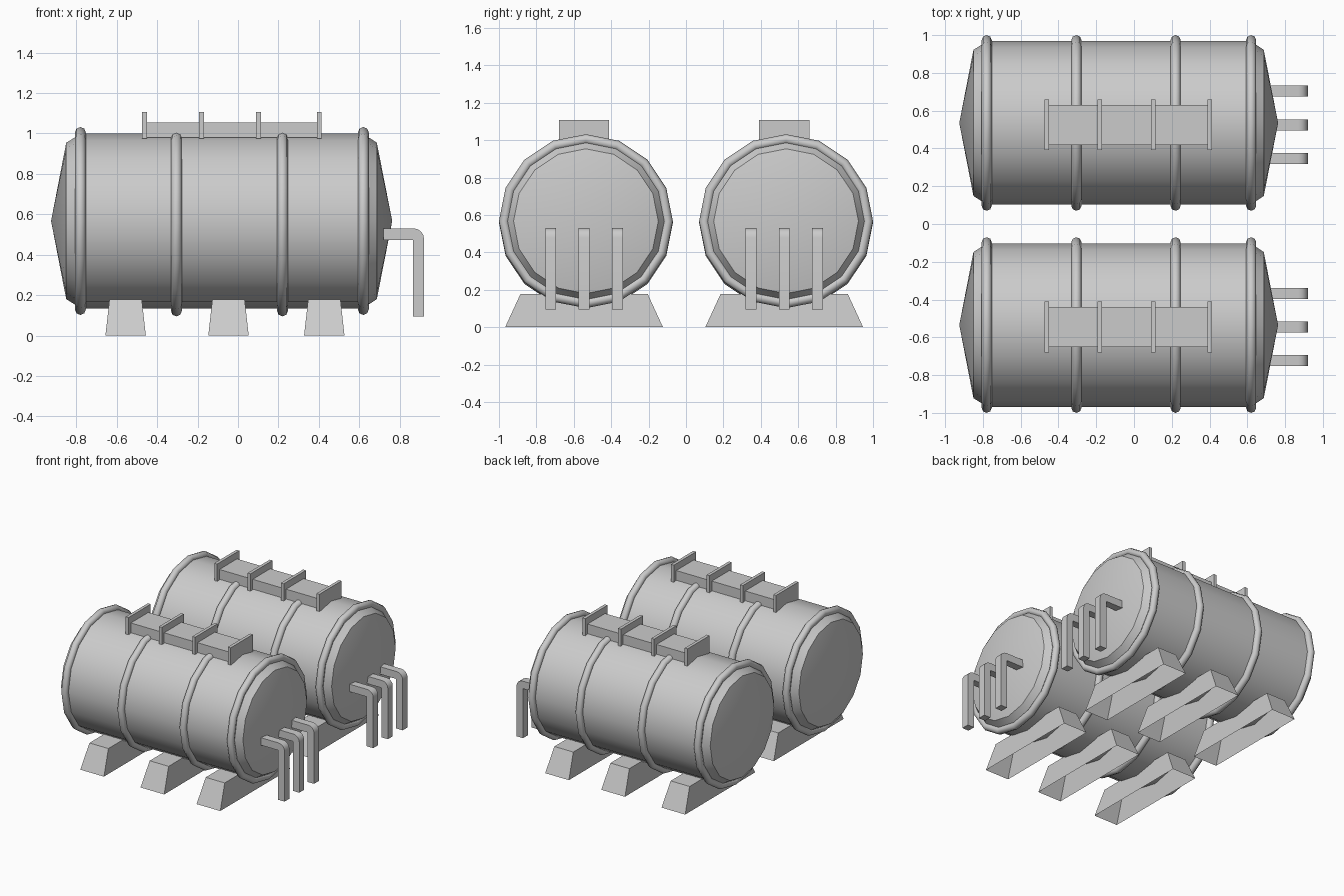
import bpy, bmesh, math
from mathutils import Matrix, Vector

if "Cube" in bpy.data.objects:
    bpy.data.objects.remove(bpy.data.objects["Cube"])

SIDES = 16
AXIS_Z = 0.567


def finish(bm, name, smooth=None):
    bmesh.ops.recalc_face_normals(bm, faces=bm.faces[:])
    me = bpy.data.meshes.new(name)
    bm.to_mesh(me)
    bm.free()
    ob = bpy.data.objects.new(name, me)
    bpy.context.collection.objects.link(ob)
    if smooth:
        bpy.ops.object.select_all(action='DESELECT')
        ob.select_set(True)
        bpy.context.view_layer.objects.active = ob
        bpy.ops.object.shade_smooth_by_angle(angle=math.radians(smooth))
    return ob


def lathe(name, profile, y, z, closed=False, smooth=35):
    """Spin an (x, radius) profile about a horizontal x axis."""
    bm = bmesh.new()
    vs = [bm.verts.new((x, y, z + r)) for x, r in profile]
    edges = [bm.edges.new(p) for p in zip(vs, vs[1:])]
    if closed:
        edges.append(bm.edges.new((vs[-1], vs[0])))
    bmesh.ops.spin(bm, geom=vs + edges, cent=(0, y, z), axis=(1, 0, 0),
                   angle=math.tau, steps=SIDES)
    bmesh.ops.remove_doubles(bm, verts=bm.verts[:], dist=1e-4)
    return finish(bm, name, smooth)


def box(name, x0, x1, y0, y1, z0, z1):
    bm = bmesh.new()
    size = Vector((x1 - x0, y1 - y0, z1 - z0))
    mid = Vector((x0 + x1, y0 + y1, z0 + z1)) / 2
    bmesh.ops.create_cube(bm, size=1, matrix=Matrix.Translation(mid) @ Matrix.Diagonal(size).to_4x4())
    return finish(bm, name)


def foot(x, y):
    """Tapered support block, open underneath."""
    bm = bmesh.new()
    rings = []
    for hx, hy, z in ((0.10, 0.422, 0), (0.08, 0.34, 0.178)):
        rings.append([bm.verts.new((x + sx * hx, y + sy * hy, z))
                      for sx, sy in ((-1, -1), (1, -1), (1, 1), (-1, 1))])
    low, top = rings
    for i in range(4):
        j = (i + 1) % 4
        bm.faces.new((low[i], low[j], top[j], top[i]))
    bm.faces.new(top)
    return finish(bm, "support_foot")


def pipe(y):
    """Square outlet pipe with a rounded outer elbow."""
    r = 0.05
    elbow = [(0.92 - r + r * math.sin(a), 0.53 - r + r * math.cos(a))
             for a in (math.pi / 2 * i / 4 for i in range(5))]
    outline = [(0.72, 0.473), (0.72, 0.53)] + elbow + [(0.92, 0.095), (0.865, 0.095), (0.865, 0.473)]
    bm = bmesh.new()
    face = bm.faces.new([bm.verts.new((x, y - 0.029, z)) for x, z in outline])
    ext = bmesh.ops.extrude_face_region(bm, geom=[face], use_keep_orig=True)
    bmesh.ops.translate(bm, vec=(0, 0.058, 0),
                        verts=[g for g in ext['geom'] if isinstance(g, bmesh.types.BMVert)])
    return finish(bm, "outlet_pipe", 30)


for tank_y in (-0.535, 0.535):
    fit_y = tank_y - 0.01

    # tank shell with shallow conical ends
    lathe("tank_body", [(-0.925, 0), (-0.85, 0.387), (-0.80, 0.418), (-0.78, 0.433),
                        (0.62, 0.433), (0.64, 0.418), (0.687, 0.387), (0.763, 0)], tank_y, AXIS_Z)

    # rounded hoops around the shell
    for x, z in ((-0.78, AXIS_Z), (-0.305, 0.56), (0.22, 0.56), (0.62, AXIS_Z)):
        hoop = [(x + 0.027 * math.cos(math.tau * i / 8), 0.438 + 0.027 * math.sin(math.tau * i / 8))
                for i in range(8)]
        lathe("hoop", hoop, tank_y, z, closed=True, smooth=60)

    # walkway on top with cross plates
    box("top_walkway", -0.46, 0.40, fit_y - 0.106, fit_y + 0.106, 0.98, 1.055)
    for x in (-0.462, -0.181, 0.101, 0.402):
        box("cross_plate", x - 0.012, x + 0.012, fit_y - 0.134, fit_y + 0.134, 0.975, 1.107)

    # supports and outlet pipes
    for x in (-0.556, -0.047, 0.427):
        foot(x, fit_y)
    for dy in (-0.178, 0, 0.178):
        pipe(fit_y + dy)
